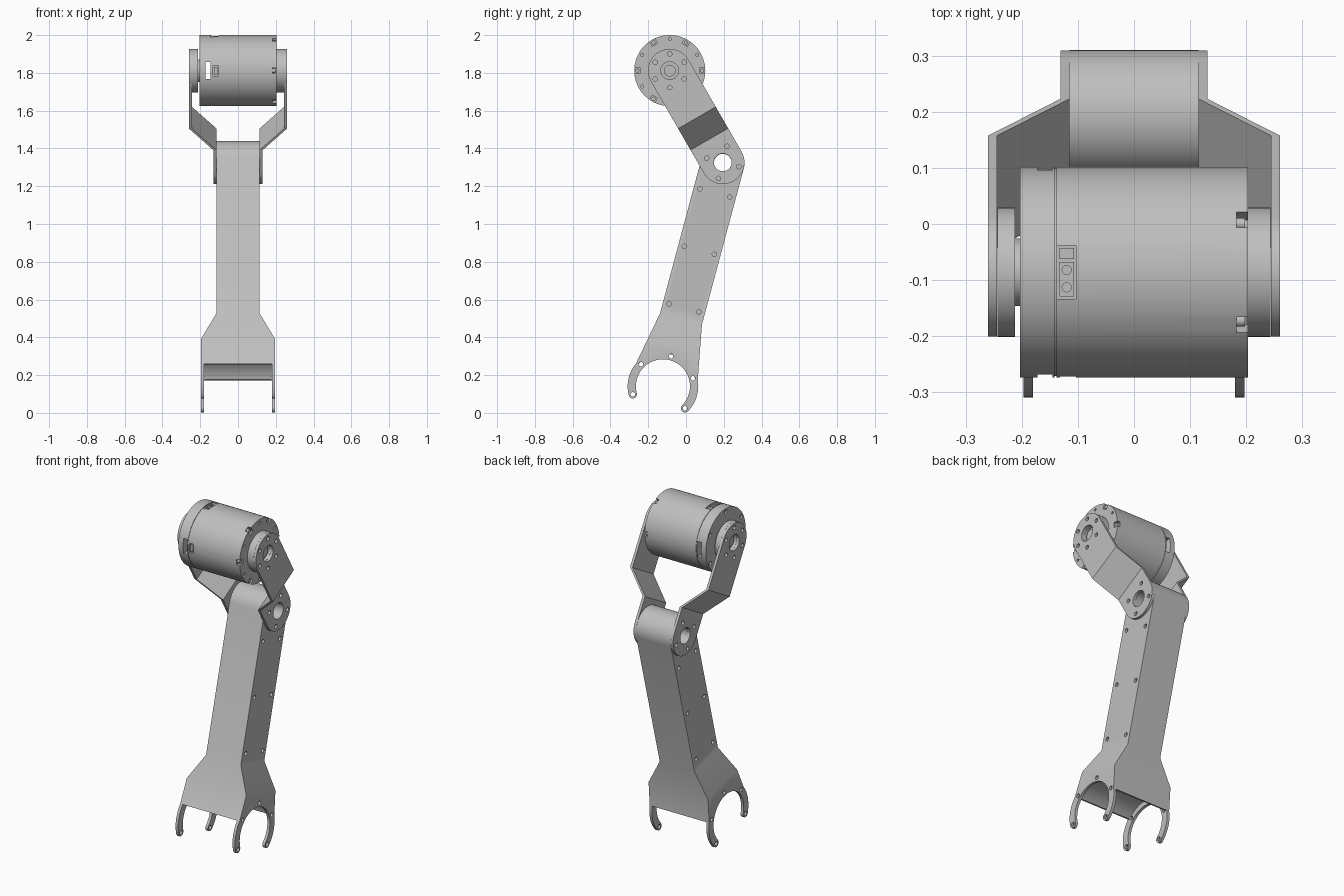
import bpy, bmesh
from math import sin, cos, radians, pi
from mathutils import Matrix, Vector

cube = bpy.data.objects.get("Cube")
if cube:
    bpy.data.objects.remove(cube, do_unlink=True)

grey = bpy.data.materials.new("machined grey")
grey.use_nodes = True
grey.diffuse_color = (0.52, 0.52, 0.52, 1)
grey.node_tree.nodes["Principled BSDF"].inputs["Base Color"].default_value = (0.52, 0.52, 0.52, 1)

# Frames of the three joints: local x is the hinge axis, local z runs up the part
ARM = Matrix.Translation((0, 0.195, 1.324)) @ Matrix.Rotation(radians(-15), 4, 'X')
LINK = Matrix.Translation((0, -0.086, 1.812)) @ Matrix.Rotation(radians(30), 4, 'X')
MOTOR = Matrix.Translation((0, -0.086, 1.812))
END_R, PLATE, LINK_LEN = 0.115, 0.016, 0.561
HOLE, BOLT = 0.047, 0.012
RING_Z, RING_IN, RING_MID, RING_OUT = -1.225, 0.143, 0.165, 0.187


def polar(r, deg, y=0, z=0):
    return (y + r * cos(radians(deg)), z + r * sin(radians(deg)))


def arc(r, a, b, n, y=0, z=0):
    return [polar(r, a + (b - a) * i / n, y, z) for i in range(n + 1)]


def rod(bm, x0, x1, r, y=0, z=0, seg=32):
    m = Matrix.Translation(((x0 + x1) / 2, y, z)) @ Matrix.Rotation(pi / 2, 4, 'Y')
    bmesh.ops.create_cone(bm, cap_ends=True, segments=seg, radius1=r, radius2=r,
                          depth=abs(x1 - x0), matrix=m)


def box(bm, lo, hi, turn=0):
    lo, hi = Vector(lo), Vector(hi)
    m = Matrix.Translation((lo + hi) / 2) @ Matrix.Diagonal((*(hi - lo), 1))
    bmesh.ops.create_cube(bm, size=1, matrix=Matrix.Rotation(radians(turn), 4, 'X') @ m)


def prism(bm, outline, x0, x1):
    face = bm.faces.new([bm.verts.new((x0, y, z)) for y, z in outline])
    out = bmesh.ops.extrude_face_region(bm, geom=[face])
    moved = [v for v in out["geom"] if isinstance(v, bmesh.types.BMVert)]
    bmesh.ops.translate(bm, vec=(x1 - x0, 0, 0), verts=moved)


def crease(bm, z):
    bmesh.ops.bisect_plane(bm, geom=bm.verts[:] + bm.edges[:] + bm.faces[:],
                           plane_co=(0, 0, z), plane_no=(0, 0, 1))


def ramp(z, z0, z1):
    return min(1, max(0, (z - z0) / (z1 - z0)))


def make(name, bm, frame):
    bmesh.ops.recalc_face_normals(bm, faces=bm.faces[:])
    bm.transform(frame)
    mesh = bpy.data.meshes.new(name)
    bm.to_mesh(mesh)
    bm.free()
    mesh.materials.append(grey)
    obj = bpy.data.objects.new(name, mesh)
    bpy.context.collection.objects.link(obj)
    return obj


def activate(obj):
    bpy.ops.object.select_all(action='DESELECT')
    obj.select_set(True)
    bpy.context.view_layer.objects.active = obj


def cut(obj, bm, frame):
    cutter = make("cutter", bm, frame)
    cutter.hide_render = True
    mod = obj.modifiers.new("cut", 'BOOLEAN')
    mod.operation, mod.solver, mod.object = 'DIFFERENCE', 'EXACT', cutter
    activate(obj)
    bpy.ops.object.modifier_apply(modifier=mod.name)
    bpy.data.objects.remove(cutter, do_unlink=True)


def smooth(obj):
    activate(obj)
    bpy.ops.object.shade_smooth_by_angle(angle=radians(30))


# Lower arm: rounded top, straight beam, flared foot and open ring claws
half = arc(END_R, 90, 0, 16) + [(END_R, -0.857)]
half += arc(RING_OUT, 25, -30, 12, 0, RING_Z)
ear = polar(RING_MID, -30, 0, RING_Z)
half += arc(RING_OUT - RING_MID, -30, -210, 10, *ear)[1:]
half += arc(RING_IN, -30, 90, 24, 0, RING_Z)[1:]
outline = half + [(-y, z) for y, z in half[-2:0:-1]]
bm = bmesh.new()
prism(bm, outline, -END_R, END_R)
crease(bm, -0.857)
crease(bm, -1.005)
for v in bm.verts:
    v.co.x *= 1 + (0.197 / END_R - 1) * ramp(v.co.z, -0.857, -1.005)
arm = make("lower_arm", bm, ARM)

# Cradle between the claws, then the open space below it
bm = bmesh.new()
rod(bm, -0.18, 0.18, 0.174, 0, RING_Z, 64)
cut(arm, bm, ARM)
bm = bmesh.new()
box(bm, (-0.18, -0.3, -1.5), (0.18, 0.3, -1.147))
cut(arm, bm, ARM)

# Hinge bore, side screw pockets and claw holes
bm = bmesh.new()
rod(bm, -0.3, 0.3, HOLE)
for s in (-1, 1):
    for z in (-0.165, -0.48, -0.795):
        for y in (-0.082, 0.082):
            rod(bm, s * 0.1, s * 0.13, BOLT, y, z, 16)
    for a in (-30, 30, 90, 150, 210):
        rod(bm, s * 0.172, s * 0.22, BOLT, *polar(RING_MID, a, 0, RING_Z), 16)
cut(arm, bm, ARM)
smooth(arm)

# Cranked links joining the arm to the motor
capsule = arc(END_R, 0, 180, 32) + arc(END_R, 180, 360, 32, 0, -LINK_LEN)
for side, s in (("left", 1), ("right", -1)):
    bm = bmesh.new()
    prism(bm, capsule, 0.26 - PLATE, 0.26)
    crease(bm, -0.288)
    crease(bm, -0.419)
    for v in bm.verts:
        v.co.x = s * (v.co.x - 0.129 * ramp(v.co.z, -0.288, -0.419))
    link = make(side + "_link", bm, LINK)
    bm = bmesh.new()
    rod(bm, s * 0.22, s * 0.28, HOLE)
    rod(bm, s * 0.1, s * 0.15, HOLE, 0, -LINK_LEN)
    for i in range(6):
        rod(bm, s * 0.22, s * 0.28, BOLT, *polar(0.089, 60 * i), 16)
    for i in range(4):
        # bolt circle follows the arm's own axis
        rod(bm, s * 0.1, s * 0.15, BOLT, *polar(0.088, 90 * i + 45, 0, -LINK_LEN), 16)
    cut(link, bm, LINK)
    smooth(link)

# Motor housing: turned profile with a thin seam groove
R, W = 0.188, 0.203
profile = [(-W, 0), (-W, R), (-0.142, R), (-0.142, R - 0.003), (-0.138, R - 0.003),
           (-0.138, R), (W, R), (W, 0)]
bm = bmesh.new()
verts = [bm.verts.new((x, 0, r)) for x, r in profile]
edges = [bm.edges.new(p) for p in zip(verts, verts[1:])]
bmesh.ops.spin(bm, geom=verts + edges, axis=(1, 0, 0), cent=(0, 0, 0),
               angle=2 * pi, steps=72, use_merge=True)
bmesh.ops.remove_doubles(bm, verts=bm.verts[:], dist=0.0001)
motor = make("motor_housing", bm, MOTOR)

# Through window, connector pockets, edge notches and end holes
bm = bmesh.new()
box(bm, (-0.172, -0.3, -0.045), (-0.145, 0.3, 0.045))
box(bm, (-0.137, -0.048, R - 0.016), (-0.103, 0.048, 0.22))
box(bm, (-0.132, -0.22, -0.028), (-0.103, -R + 0.014, 0.028))
for i in range(6):
    box(bm, (0.183, -0.016, 0.158), (0.22, 0.016, 0.22), 60 * i + 30)
    rod(bm, 0.193, 0.22, 0.008, *polar(0.168, 60 * i + 30), 12)
    rod(bm, -0.193, -0.22, BOLT, *polar(0.168, 60 * i + 30), 16)
cut(motor, bm, MOTOR)
smooth(motor)

# Screws sitting in the edge notches
bm = bmesh.new()
for i in range(6):
    rod(bm, 0.18, 0.198, 0.011, *polar(0.172, 60 * i), 16)
smooth(make("notch_screws", bm, MOTOR))

# Connectors: raised blocks with round sockets
bm = bmesh.new()
box(bm, (-0.133, -0.043, R - 0.02), (-0.107, 0.018, R - 0.009))
box(bm, (-0.133, 0.024, R - 0.02), (-0.107, 0.043, R - 0.006))
for y in (-0.027, 0.004):
    bmesh.ops.create_cone(bm, cap_ends=True, segments=16, radius1=0.009, radius2=0.009,
                          depth=0.016, matrix=Matrix.Translation((-0.12, y, R - 0.012)))
box(bm, (-0.126, -R + 0.006, -0.02), (-0.109, -R + 0.018, 0.02))
make("connectors", bm, MOTOR)

# End flanges with recessed hubs
for side, s, start in (("left", 1, 0.2), ("right", -1, 0.212)):
    bm = bmesh.new()
    rod(bm, s * start, s * 0.2435, END_R, seg=64)
    flange = make(side + "_flange", bm, MOTOR)
    bm = bmesh.new()
    rod(bm, s * 0.225, s * 0.27, HOLE)
    cut(flange, bm, MOTOR)
    smooth(flange)
    bm = bmesh.new()
    rod(bm, s * 0.22, s * 0.237, 0.031)
    smooth(make(side + "_hub", bm, MOTOR))
bm = bmesh.new()
rod(bm, -0.2, -0.215, 0.06, seg=48)
smooth(make("right_neck", bm, MOTOR))
